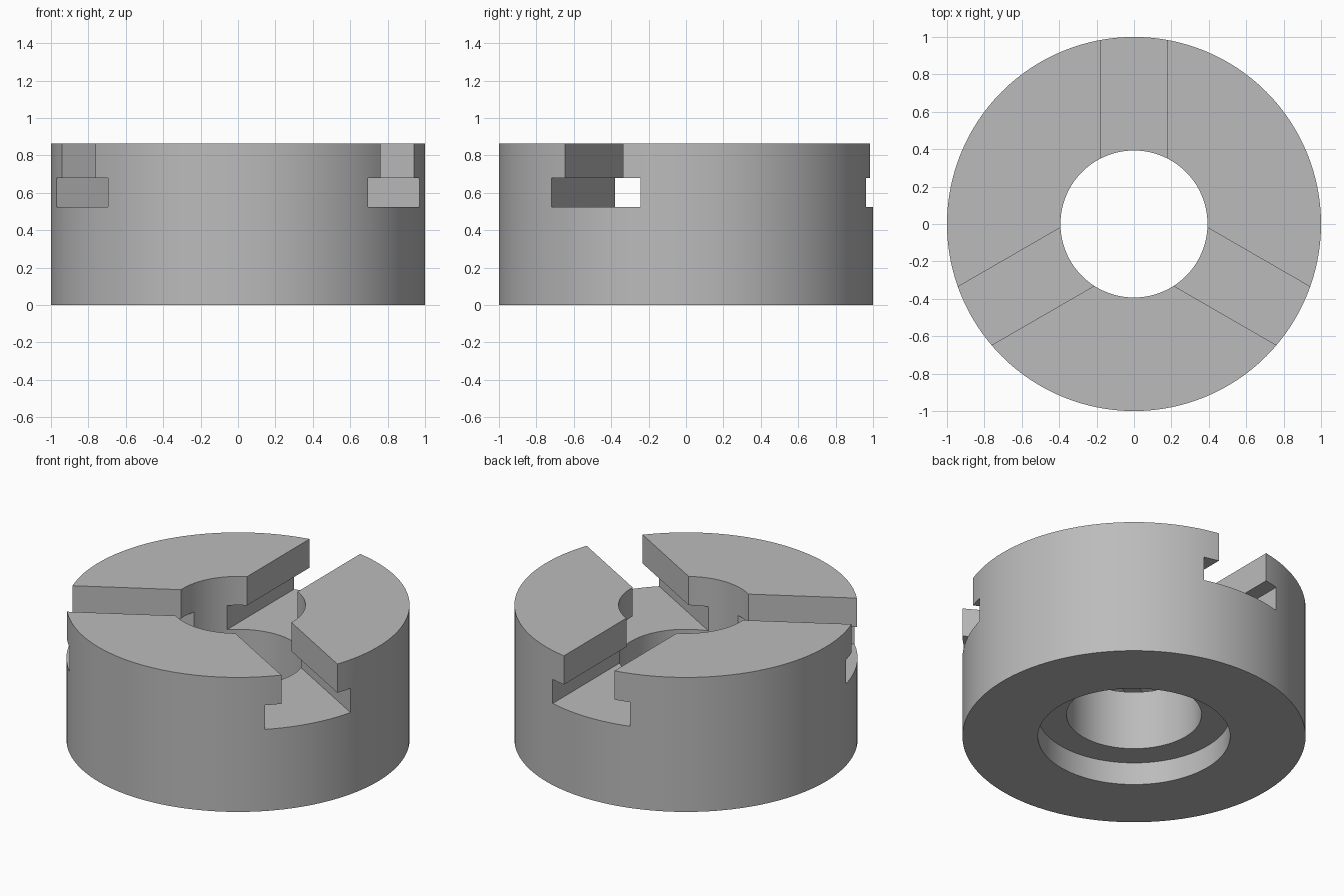
import bpy, bmesh, math

cube = bpy.data.objects.get("Cube")
if cube:
    bpy.data.objects.remove(cube, do_unlink=True)

HEIGHT = 0.865
SEGMENTS = 128

steel = bpy.data.materials.new("machined grey")
steel.use_nodes = True
grey = (0.5, 0.5, 0.5, 1)
steel.diffuse_color = grey
steel.node_tree.nodes["Principled BSDF"].inputs["Base Color"].default_value = grey


def add_object(name, bm):
    bmesh.ops.recalc_face_normals(bm, faces=bm.faces)
    mesh = bpy.data.meshes.new(name)
    bm.to_mesh(mesh)
    bm.free()
    mesh.materials.append(steel)
    obj = bpy.data.objects.new(name, mesh)
    bpy.context.collection.objects.link(obj)
    return obj


def lathe(name, profile):
    """Turn a closed (radius, height) profile around z."""
    bm = bmesh.new()
    rings = []
    for i in range(SEGMENTS):
        a = 2 * math.pi * i / SEGMENTS
        rings.append([bm.verts.new((r * math.cos(a), r * math.sin(a), z)) for r, z in profile])
    n = len(profile)
    for i, ring in enumerate(rings):
        after = rings[(i + 1) % SEGMENTS]
        for j in range(n):
            k = (j + 1) % n
            bm.faces.new((ring[j], after[j], after[k], ring[k]))
    return add_object(name, bm)


def slot_cutter(name, angle):
    """T-shaped bar running outward from the axis."""
    half = [(0.275, 0.525), (0.275, 0.68), (0.18, 0.68), (0.18, HEIGHT + 0.2)]
    outline = half + [(-w, z) for w, z in reversed(half)]
    bm = bmesh.new()
    face = bm.faces.new([bm.verts.new((0, w, z)) for w, z in outline])
    out = bmesh.ops.extrude_face_region(bm, geom=[face])["geom"]
    moved = [v for v in out if isinstance(v, bmesh.types.BMVert)]
    bmesh.ops.translate(bm, verts=moved, vec=(1.3, 0, 0))
    obj = add_object(name, bm)
    obj.rotation_euler.z = math.radians(angle)
    obj.hide_render = True
    return obj


# Ring body with through bore and a counterbore underneath
body = lathe("chuck_body", [(0.56, 0), (1, 0), (1, HEIGHT),
                            (0.393, HEIGHT), (0.393, 0.145), (0.56, 0.145)])

# Three T-slots at even spacing
cutters = []
for label, angle in (("back", 90), ("left", -30), ("right", 210)):
    cutter = slot_cutter(label + "_slot_cutter", angle)
    cutters.append(cutter)
    mod = body.modifiers.new(label + "_slot", "BOOLEAN")
    mod.operation = "DIFFERENCE"
    mod.solver = "EXACT"
    mod.object = cutter

# Apply the cuts, drop the cutters, smooth the round walls
for obj in bpy.context.selected_objects:
    obj.select_set(False)
bpy.context.view_layer.objects.active = body
body.select_set(True)
for mod in list(body.modifiers):
    bpy.ops.object.modifier_apply(modifier=mod.name)
for cutter in cutters:
    bpy.data.objects.remove(cutter, do_unlink=True)
bpy.ops.object.shade_smooth_by_angle(angle=math.radians(30))
